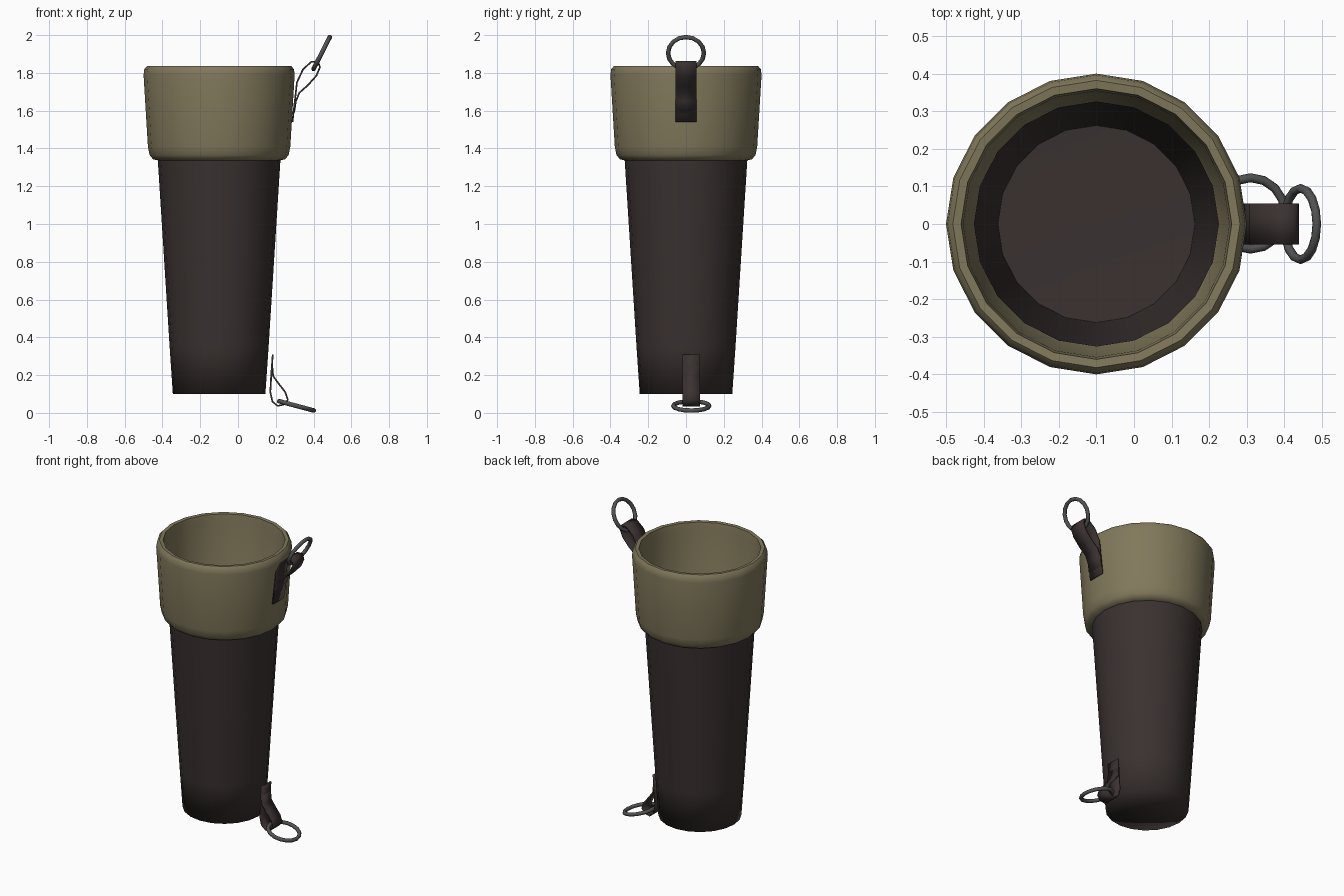
import bpy, bmesh, math
from mathutils import Matrix, Vector

cube = bpy.data.objects.get("Cube")
if cube:
    bpy.data.objects.remove(cube, do_unlink=True)

AXIS_X = -0.1
SIDES = 20


def material(name, color):
    m = bpy.data.materials.new(name)
    m.use_nodes = True
    m.diffuse_color = (*color, 1)
    bsdf = m.node_tree.nodes["Principled BSDF"]
    bsdf.inputs["Base Color"].default_value = (*color, 1)
    bsdf.inputs["Roughness"].default_value = 0.8
    return m


olive = material("olive leather", (0.22, 0.19, 0.105))
dark = material("dark brown leather", (0.042, 0.031, 0.030))
iron = material("grey iron", (0.085, 0.085, 0.087))


def finish(bm, name, mat, angle=45):
    bmesh.ops.remove_doubles(bm, verts=bm.verts, dist=0.0001)
    me = bpy.data.meshes.new(name)
    bm.to_mesh(me)
    bm.free()
    me.materials.append(mat)
    ob = bpy.data.objects.new(name, me)
    bpy.context.collection.objects.link(ob)
    bpy.ops.object.select_all(action='DESELECT')
    ob.select_set(True)
    bpy.context.view_layer.objects.active = ob
    bpy.ops.object.shade_smooth_by_angle(angle=math.radians(angle))
    return ob


def lathe(name, profile, mat, angle=45):
    """Revolve an (r, z) profile about the tube axis."""
    bm = bmesh.new()
    verts = [bm.verts.new((AXIS_X + r, 0, z)) for r, z in profile]
    edges = [bm.edges.new(pair) for pair in zip(verts, verts[1:])]
    bmesh.ops.spin(bm, geom=verts + edges, cent=(AXIS_X, 0, 0), axis=(0, 0, 1),
                   angle=math.tau, steps=SIDES, use_merge=True)
    bmesh.ops.remove_doubles(bm, verts=bm.verts, dist=0.0001)
    bmesh.ops.recalc_face_normals(bm, faces=bm.faces)
    return finish(bm, name, mat, angle)


def strap(name, path, y, width):
    """Folded leather strip following an (x, z) path."""
    bm = bmesh.new()
    rows = [[bm.verts.new((x, y + s * width / 2, z)) for s in (-1, 1)] for x, z in path]
    for a, b in zip(rows, rows[1:]):
        bm.faces.new((a[0], a[1], b[1], b[0]))
    ob = finish(bm, name, dark, 60)
    mod = ob.modifiers.new("thickness", 'SOLIDIFY')
    mod.thickness = 0.009
    mod.offset = 0


def ring(name, center, tilt, major=0.095, minor=0.012, n=16, m=8):
    """Torus tilted about the y axis."""
    bm = bmesh.new()
    turn = Matrix.Translation(center) @ Matrix.Rotation(-tilt, 4, 'Y')
    grid = []
    for i in range(n):
        a = math.tau * i / n
        row = []
        for j in range(m):
            b = math.tau * j / m
            r = major + minor * math.cos(b)
            p = Vector((r * math.cos(a), r * math.sin(a), minor * math.sin(b)))
            row.append(bm.verts.new(turn @ p))
        grid.append(row)
    for i in range(n):
        for j in range(m):
            k, l = (i + 1) % n, (j + 1) % m
            bm.faces.new((grid[i][j], grid[k][j], grid[k][l], grid[i][l]))
    finish(bm, name, iron, 80)


# Tapered tube with closed base, and the raised floor inside it
lathe("tube_body", [(0, 0.1), (0.245, 0.1), (0.262, 0.35), (0.326, 1.36)], dark, 180)
lathe("inner_floor", [(0, 0.34), (0.262, 0.35)], dark)

# Thick rounded cuff around the mouth
lathe("mouth_cuff", [(0.325, 1.337), (0.35, 1.343), (0.368, 1.365), (0.377, 1.41),
                     (0.4, 1.79), (0.396, 1.82), (0.382, 1.836), (0.36, 1.834),
                     (0.354, 1.79), (0.328, 1.345), (0.325, 1.337)], olive, 50)

# Hanging straps, each folded around an iron ring
strap("upper_strap", [(0.288, 1.54), (0.302, 1.66), (0.312, 1.75), (0.345, 1.82),
                      (0.39, 1.86), (0.425, 1.86), (0.434, 1.83), (0.415, 1.785),
                      (0.37, 1.735), (0.325, 1.695), (0.306, 1.65), (0.297, 1.59)], 0, 0.11)
ring("upper_ring", (0.443, 0, 1.905), math.radians(63))

strap("lower_strap", [(0.184, 0.31), (0.176, 0.2), (0.171, 0.11), (0.182, 0.06),
                      (0.21, 0.037), (0.245, 0.045), (0.264, 0.07), (0.25, 0.11),
                      (0.215, 0.155), (0.186, 0.195), (0.181, 0.25)], 0.028, 0.092)
ring("lower_ring", (0.31, 0.028, 0.037), math.radians(-15))
